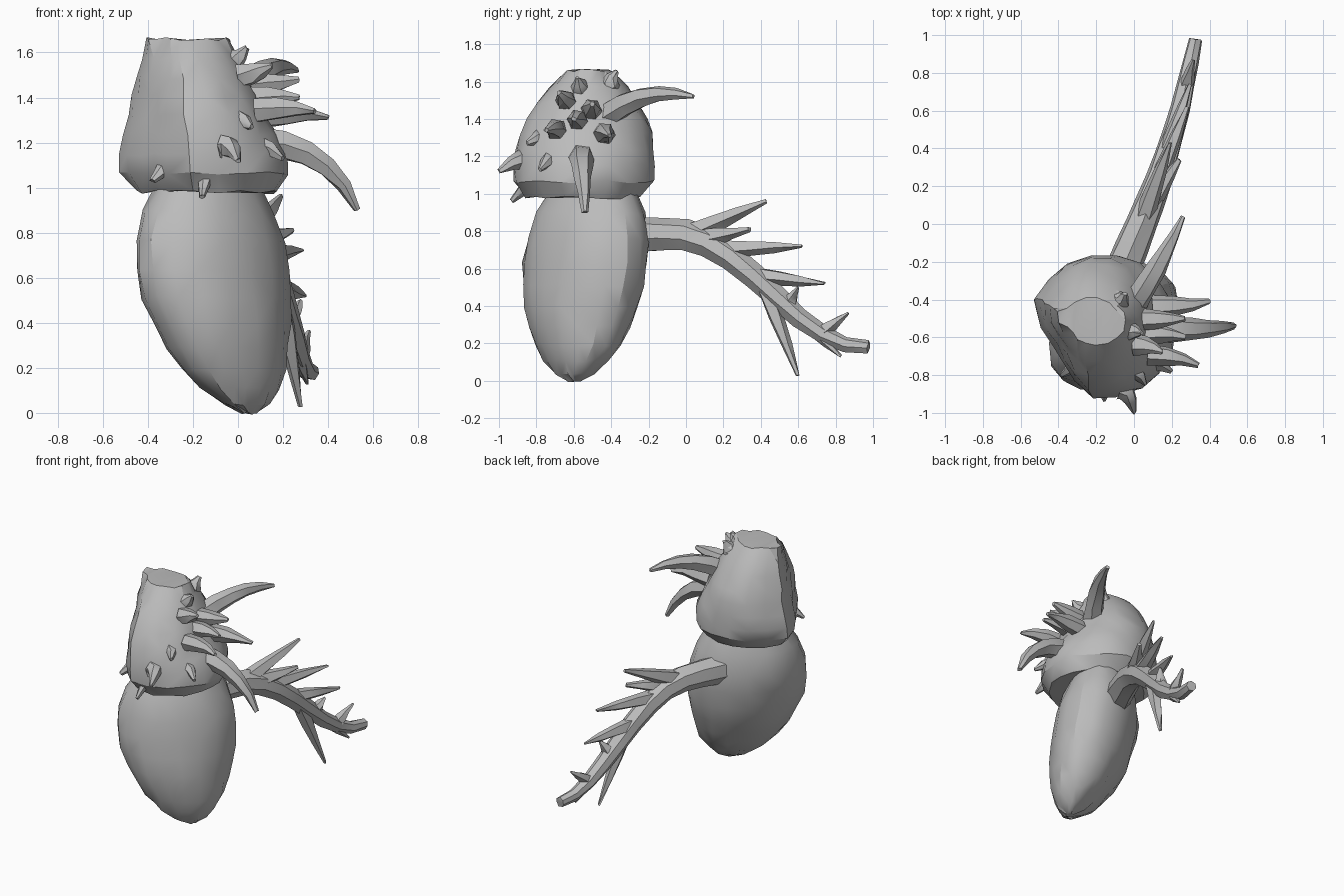
import bpy
import bmesh
import math
import random
from mathutils import Vector

random.seed(4)
cube = bpy.data.objects.get("Cube")
if cube:
    bpy.data.objects.remove(cube, do_unlink=True)

GREY = (.5, .5, .5, 1)
clay = bpy.data.materials.new("clay_grey")
clay.use_nodes = True
clay.diffuse_color = GREY
clay.node_tree.nodes["Principled BSDF"].inputs["Base Color"].default_value = GREY


def loft(name, rings, jitter):
    """Skin a stack of closed rings, cap both ends and triangulate."""
    bm = bmesh.new()
    loops = []
    for ring in rings:
        loops.append([bm.verts.new([c + random.uniform(-jitter, jitter) for c in point])
                      for point in ring])
    count = len(loops[0])
    for low, high in zip(loops, loops[1:]):
        for i in range(count):
            j = (i + 1) % count
            bm.faces.new((low[i], low[j], high[j], high[i]))
    bm.faces.new(loops[0][::-1])
    bm.faces.new(loops[-1])
    bmesh.ops.recalc_face_normals(bm, faces=bm.faces)
    bmesh.ops.triangulate(bm, faces=bm.faces)
    mesh = bpy.data.meshes.new(name)
    bm.to_mesh(mesh)
    bm.free()
    mesh.materials.append(clay)
    part = bpy.data.objects.new(name, mesh)
    bpy.context.collection.objects.link(part)
    bpy.ops.object.select_all(action='DESELECT')
    part.select_set(True)
    bpy.context.view_layer.objects.active = part
    bpy.ops.object.shade_smooth_by_angle(angle=math.radians(30))


def angles(count):
    return [math.tau * k / count for k in range(count)]


def limb(name, points, radii, sides):
    """Tapering faceted tube along a path."""
    rings = []
    last = len(points) - 1
    for i, (point, radius) in enumerate(zip(points, radii)):
        along = points[min(i + 1, last)] - points[max(i - 1, 0)]
        across = along.cross(Vector((.3, .1, 1))).normalized()
        upward = along.cross(across).normalized()
        rings.append([point + radius * (across * math.cos(a) + upward * math.sin(a))
                      for a in angles(sides)])
    loft(name, rings, .004)


def thorn(name, base, bend, tip, radius, steps=4, sides=6):
    """Pointed limb following a quadratic curve from base to tip."""
    base, bend, tip = Vector(base), Vector(bend), Vector(tip)
    points, radii = [], []
    for k in range(steps + 1):
        t = k / steps
        points.append(base.lerp(bend, t).lerp(bend.lerp(tip, t), t))
        radii.append(radius * (1 - .8 * t ** 1.5))
    limb(name, points, radii, sides)


# Leaning egg-shaped body, wider along one diagonal
def body_ring(z):
    low = z < .65
    q = (z - .65) / (.65 if low else .55)
    radius = max(.035, .338 * max(0, 1 - q * q) ** (.58 if low else .65))
    x = .05 - .4 * z + .22 * z * z
    y = .1 * z - .6
    return [(x + radius * math.cos(a), y + radius * math.sin(a + .35), z) for a in angles(18)]


loft("body", [body_ring(1.04 * (k / 10) ** 1.4) for k in range(11)], .008)


# Head: rounded behind, sliced flat on the face side, with a ridge down one edge
def head_ring(z):
    if z < 1.13:
        q = (1.13 - z) / .2
        wide = deep = (1 - q * q) ** .25
    else:
        q = (z - 1.13) / .6
        wide = 1 - .6 * q
        deep = (1 - q * q) ** .75
    ring = []
    for a in angles(18):
        facing = -.83 * math.cos(a) - .55 * math.sin(a)
        r = min(1, .75 / max(facing, .1))
        if abs(a - 2.8) < .1:
            r = 1.06
        ring.append((-.01 - .13 * z + .385 * wide * r * math.cos(a),
                     -.6 + .05 * z + .385 * deep * r * math.sin(a), z))
    return ring


loft("head", [head_ring(.98 + .085 * k) for k in range(9)], .009)

# Two long curved horns
thorn("side_horn", (.08, -.56, 1.2), (.4, -.56, 1.2), (.53, -.54, .9), .075, 5)
thorn("back_horn", (0, -.42, 1.42), (.15, -.2, 1.58), (.26, .04, 1.52), .07, 5)

# Short spikes growing mostly sideways out of the head
core = Vector((-.1, -.52, 1.35))
spike_tips = [
    (.4, -.41, 1.31), (.27, -.5, 1.48), (.27, -.6, 1.4), (.34, -.75, 1.34),
    (.15, -.68, 1.54), (.04, -.58, 1.62), (.2, -.78, 1.13), (0, -1, 1.12),
    (-.16, -.93, .96), (.06, -.85, 1.27), (-.05, -.37, 1.66), (-.38, -.8, 1.03)]
for i, tip in enumerate(spike_tips):
    near, far = core.lerp(Vector(tip), .4), core.lerp(Vector(tip), .75)
    base = (near.x, far.y, far.z)
    bend = (far.x, far.y, far.z + .02)
    thorn(f"spike_{i + 1}", base, bend, tip, .06, 3)


# Arm sweeping backwards and down
def arm_point(y):
    drop = 1 - math.cos(math.pi * max(0, y + .05))
    return Vector((.04 + .4 * y - .11 * y * y, y, .78 - .3 * drop))


reach = [.122 * k for k in range(-3, 9)]
limb("arm", [arm_point(y) for y in reach], [.085 - .05 * y for y in reach], 7)

# Twigs: root along the arm, then how far back and how high each tip is
twigs = [(0, .43, .96), (.08, .34, .81), (.18, .62, .72), (.36, .74, .52),
         (.42, .6, .03), (.58, .83, .13), (.54, .6, .5), (.72, .87, .36)]
for i, (root, y, z) in enumerate(twigs):
    base = arm_point(root)
    tip = Vector((.2 + .13 * y - .4 * max(0, z - .8), y, z))
    thorn(f"twig_{i + 1}", base, base.lerp(tip, .5), tip, .06 - .025 * root, 3, 5)
